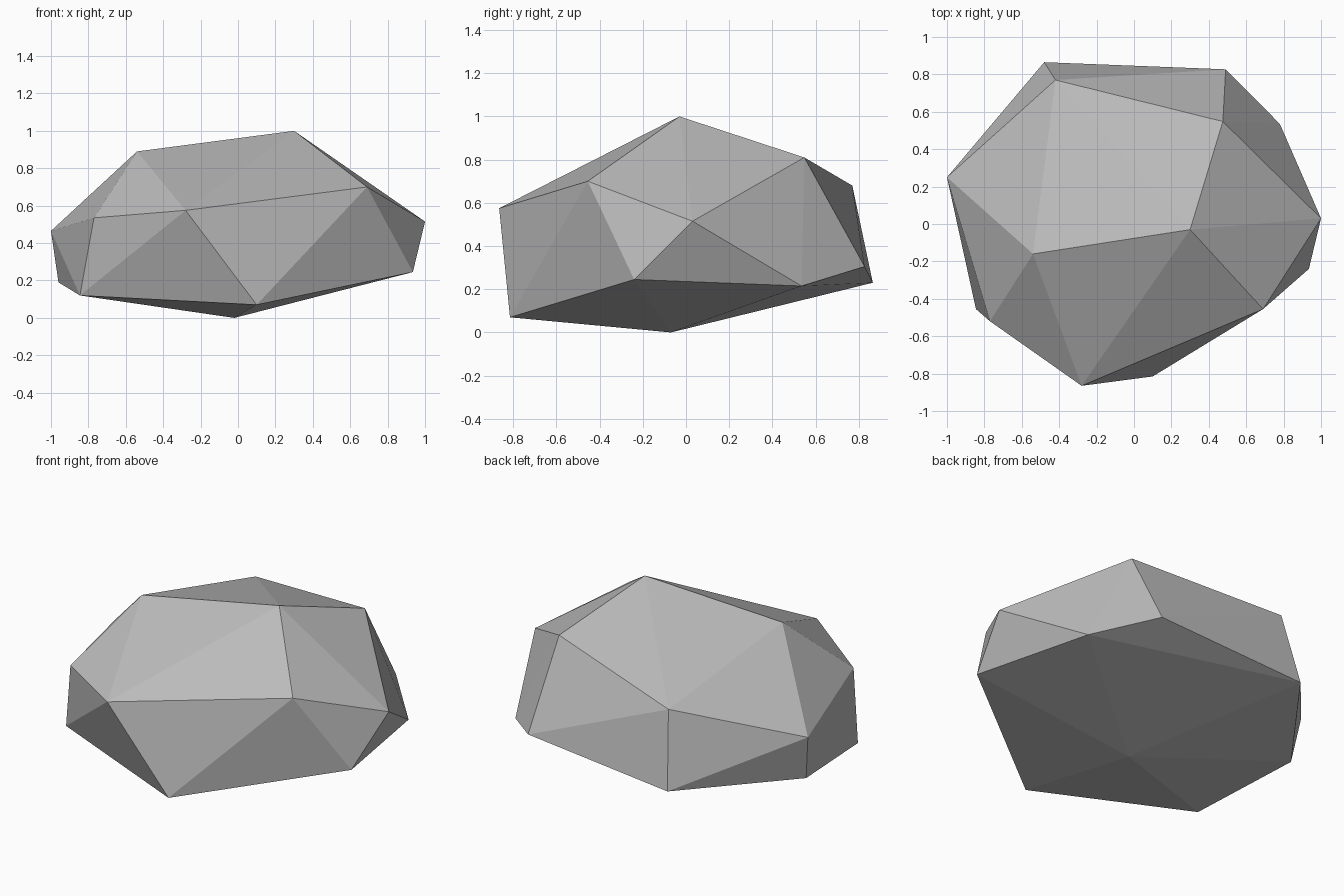
import bpy
import bmesh

cube = bpy.data.objects.get("Cube")
if cube:
    bpy.data.objects.remove(cube, do_unlink=True)

# Corners of the boulder, from crown to base
crown = [(0.30, -0.03, 1.0), (-0.54, -0.16, 0.89), (0.475, 0.548, 0.81)]
shoulder = [(0.69, -0.455, 0.70), (-0.42, 0.77, 0.68), (-0.28, -0.865, 0.575),
            (-0.77, -0.52, 0.535), (1.0, 0.03, 0.515), (-1.0, 0.25, 0.465)]
foot = [(0.49, 0.827, 0.305), (0.935, -0.24, 0.245), (-0.48, 0.865, 0.23),
        (0.78, 0.535, 0.215), (-0.96, 0.21, 0.19), (-0.845, -0.455, 0.12),
        (0.10, -0.815, 0.07)]
base = [(-0.02, -0.07, 0.0)]

# Wrap the corners in a faceted convex shell
bm = bmesh.new()
for corner in crown + shoulder + foot + base:
    bm.verts.new(corner)
bmesh.ops.convex_hull(bm, input=bm.verts[:])
bmesh.ops.recalc_face_normals(bm, faces=bm.faces[:])
mesh = bpy.data.meshes.new("boulder")
bm.to_mesh(mesh)
bm.free()
boulder = bpy.data.objects.new("boulder", mesh)
bpy.context.scene.collection.objects.link(boulder)

# Plain stone grey
stone = bpy.data.materials.new("stone_grey")
stone.use_nodes = True
colour = (0.5, 0.5, 0.5, 1.0)
stone.diffuse_color = colour
stone.node_tree.nodes["Principled BSDF"].inputs["Base Color"].default_value = colour
mesh.materials.append(stone)
